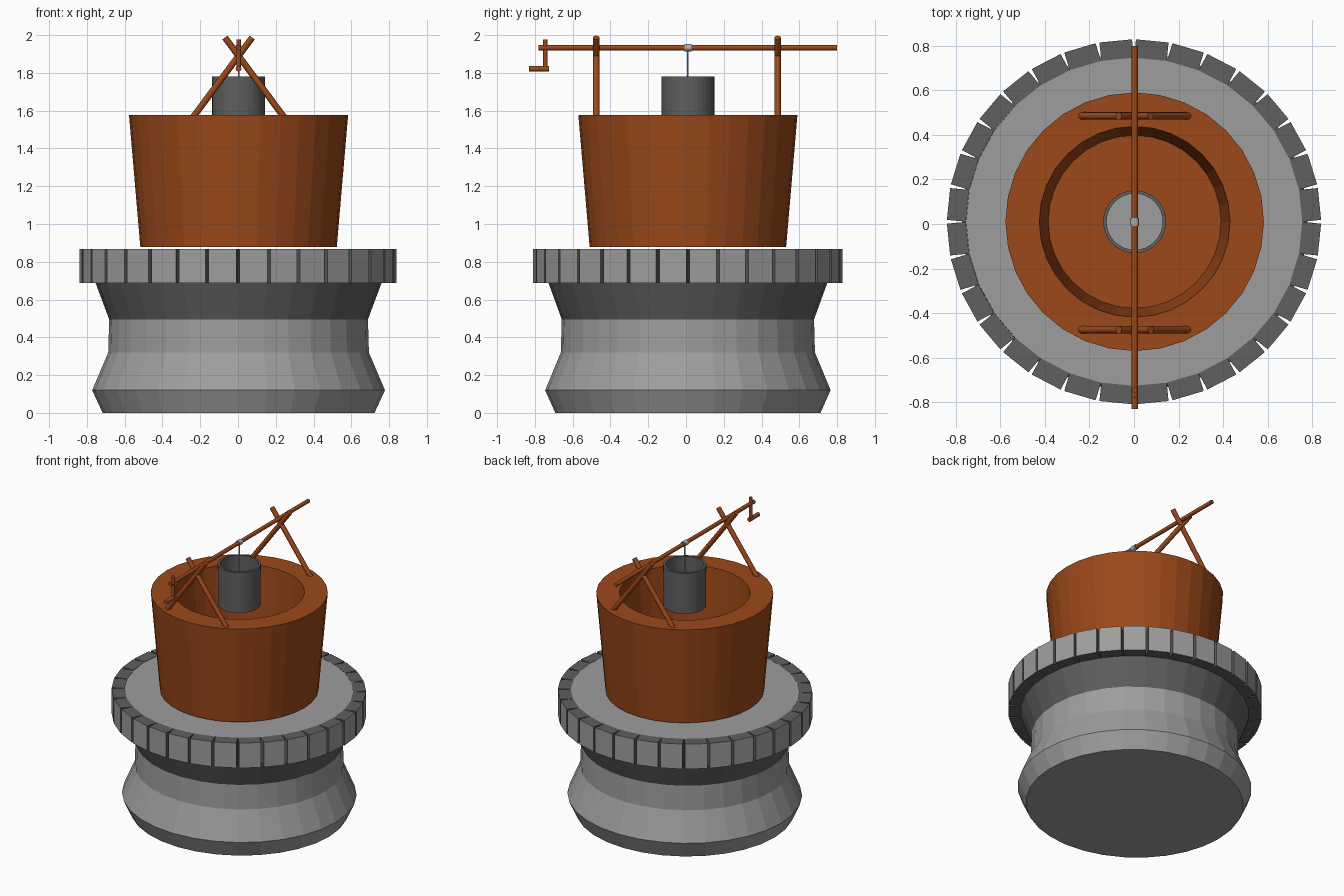
import bpy, bmesh, math
from mathutils import Vector, Matrix

cube = bpy.data.objects.get("Cube")
if cube:
    bpy.data.objects.remove(cube, do_unlink=True)

SIDES = 32
CX, CY = 0.003, 0.01    # shared centre line of the well
OVAL = 0.975            # stonework is slightly narrower front to back


def material(name, rgb):
    m = bpy.data.materials.new(name)
    m.use_nodes = True
    m.diffuse_color = (*rgb, 1)
    m.node_tree.nodes["Principled BSDF"].inputs["Base Color"].default_value = (*rgb, 1)
    return m


STONE = material("light stone", (0.34, 0.34, 0.34))
DARK = material("dark grey", (0.115, 0.115, 0.115))
WOOD = material("brown wood", (0.33, 0.066, 0.01))
ROPE = material("pale rope", (0.42, 0.42, 0.42))


def finish(name, bm, *mats):
    bmesh.ops.recalc_face_normals(bm, faces=bm.faces)
    mesh = bpy.data.meshes.new(name)
    bm.to_mesh(mesh)
    bm.free()
    for m in mats:
        mesh.materials.append(m)
    obj = bpy.data.objects.new(name, mesh)
    bpy.context.collection.objects.link(obj)
    return obj


def lathe(name, profile, mats, oval=1.0, bands=(), last_cap=0):
    """Revolve (radius, z) points and cap both ends; listed bands use the second material."""
    bm = bmesh.new()
    rings = []
    for r, z in profile:
        rings.append([bm.verts.new((CX + r * math.cos(a), CY + oval * r * math.sin(a), z))
                      for a in (math.tau * i / SIDES for i in range(SIDES))])
    for band, (low, high) in enumerate(zip(rings, rings[1:])):
        for i in range(SIDES):
            j = (i + 1) % SIDES
            face = bm.faces.new((low[i], low[j], high[j], high[i]))
            face.material_index = int(band in bands)
    bm.faces.new(rings[0])
    bm.faces.new(rings[-1]).material_index = last_cap
    return finish(name, bm, *mats)


def rod(name, start, end, radius, mat, sides=12):
    """Straight round bar between two points given relative to the centre plane x = CX."""
    a, b = Vector(start), Vector(end)
    a.x += CX
    b.x += CX
    turn = (b - a).to_track_quat('Z', 'Y').to_matrix().to_4x4()
    bm = bmesh.new()
    bmesh.ops.create_cone(bm, cap_ends=True, segments=sides, radius1=radius, radius2=radius,
                          depth=(b - a).length, matrix=Matrix.Translation((a + b) / 2) @ turn)
    obj = finish(name, bm, mat)
    for p in obj.data.polygons:
        p.use_smooth = len(p.vertices) == 4
    obj.data.set_sharp_from_angle(angle=math.radians(40))
    return obj


# Stone pedestal with a waist, a dark flare below the rim and a flat pale top
lathe("stone_base", [(0.72, 0), (0.775, 0.12), (0.69, 0.32), (0.685, 0.495),
                     (0.757, 0.688), (0.757, 0.866)], [STONE, DARK], OVAL, bands=(3, 4))

# Ring of rim stones, pale on the outer face and dark elsewhere
bm = bmesh.new()
step = math.tau / SIDES
for i in range(SIDES):
    place = (Matrix.Translation((0, CY, 0.777)) @ Matrix.Diagonal((1, OVAL, 1, 1))
             @ Matrix.Rotation((i + 0.5) * step, 4, 'Z')
             @ Matrix.Translation((0.794, 0, 0)) @ Matrix.Diagonal((0.085, 0.147, 0.18, 1)))
    bmesh.ops.create_cube(bm, size=1, matrix=place)
bm.normal_update()
for f in bm.faces:
    outward = (f.calc_center_median() - Vector((0, CY, 0.777))).normalized()
    f.material_index = int(f.normal.dot(outward) < 0.9)
finish("rim_stones", bm, STONE, DARK)

# Tapered wooden tub with a hollow inside
lathe("wooden_tub", [(0.52, 0.877), (0.58, 1.577), (0.428, 1.577), (0.388, 1.05)], [WOOD])

# Hanging pail, its rope and the knot on the shaft
lathe("pail", [(0.14, 1.488), (0.141, 1.781), (0.126, 1.781), (0.126, 1.51)],
      [DARK, STONE], last_cap=1)
rod("rope", (0, CY, 1.51), (0, CY, 1.935), 0.004, ROPE, 8)
rod("rope_knot", (0, CY - 0.018, 1.933), (0, CY + 0.018, 1.933), 0.019, ROPE)

# Crossed legs at the front and back
for end, y in (("front", CY - 0.485), ("back", CY + 0.475)):
    for side, s in (("left", 1), ("right", -1)):
        rod(f"{end}_{side}_leg", (s * 0.245, y, 1.56), (-s * 0.072, y, 1.987), 0.017, WOOD)

# Winding shaft, crank arm and handle
rod("winding_shaft", (0, -0.78, 1.933), (0, 0.8, 1.933), 0.014, WOOD)
rod("crank_arm", (0, -0.745, 1.812), (0, -0.745, 1.977), 0.012, WOOD)
rod("crank_handle", (0, -0.83, 1.822), (0, -0.725, 1.822), 0.015, WOOD)
